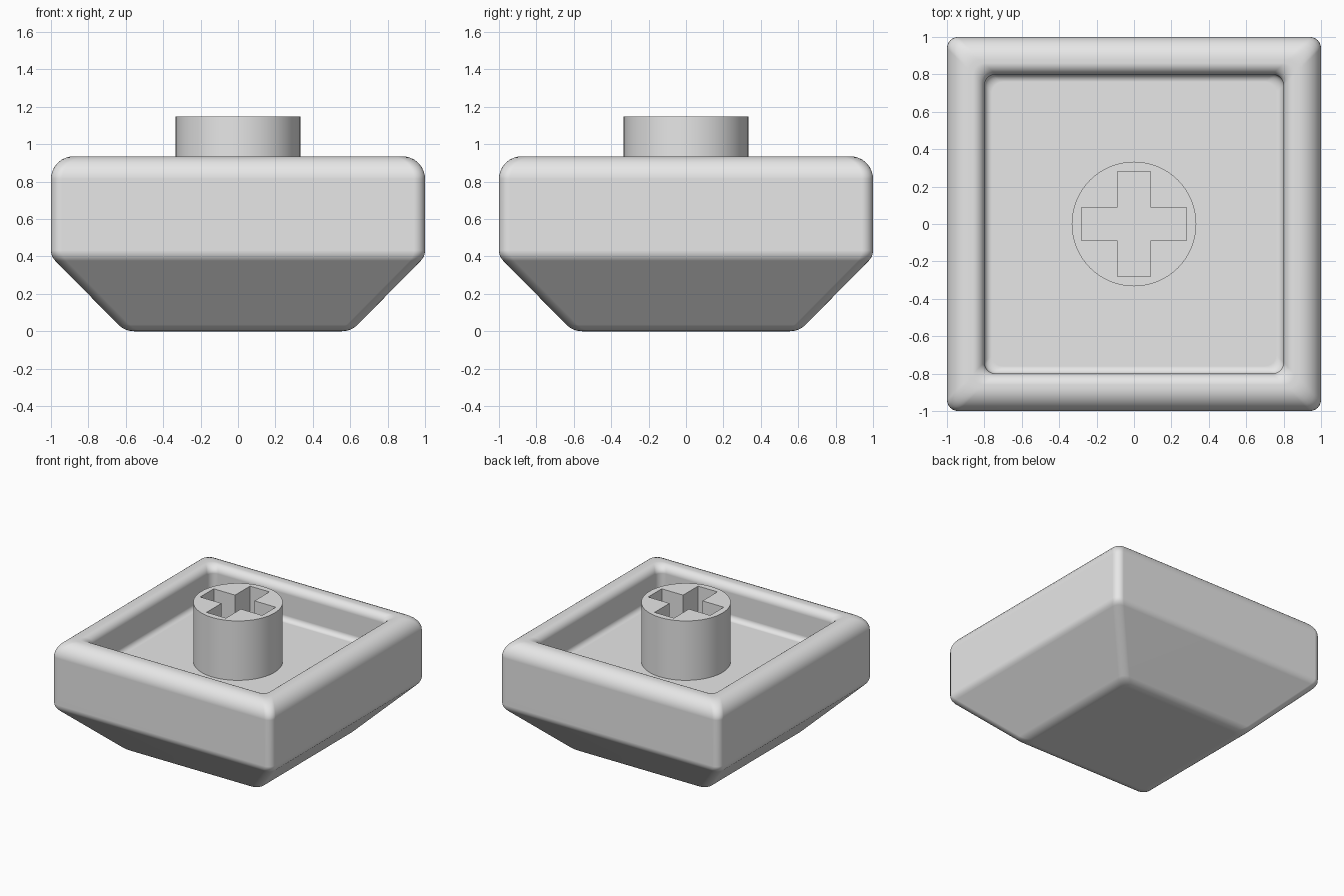
import bpy, bmesh
from math import pi, sin, cos
from mathutils import Vector

cube = bpy.data.objects.get("Cube")
if cube:
    bpy.data.objects.remove(cube)

# Single plastic colour
plastic = bpy.data.materials.new("light_grey_plastic")
plastic.use_nodes = True
plastic.diffuse_color = (0.8, 0.8, 0.8, 1)
plastic.node_tree.nodes["Principled BSDF"].inputs["Base Color"].default_value = (0.8, 0.8, 0.8, 1)


def finish(bm, name):
    """Turn a bmesh into a smooth object with crisp edges."""
    bmesh.ops.recalc_face_normals(bm, faces=bm.faces)
    mesh = bpy.data.meshes.new(name)
    bm.to_mesh(mesh)
    bm.free()
    mesh.materials.append(plastic)
    obj = bpy.data.objects.new(name, mesh)
    bpy.context.collection.objects.link(obj)
    bpy.ops.object.select_all(action='DESELECT')
    obj.select_set(True)
    bpy.context.view_layer.objects.active = obj
    bpy.ops.object.shade_smooth_by_angle(angle=pi / 6)
    weighted = obj.modifiers.new("flat_panels", 'WEIGHTED_NORMAL')
    weighted.keep_sharp = True
    return obj


def fillet(before, corner, after, radius, steps=8):
    """Points of the arc that rounds one profile corner."""
    p = Vector(corner)
    a = (Vector(before) - p).normalized()
    b = (Vector(after) - p).normalized()
    half = a.angle(b) / 2
    centre = p + (a + b).normalized() * radius / sin(half)
    reach = radius * cos(half) / sin(half)
    start, end = p + a * reach - centre, p + b * reach - centre
    return [centre + start.lerp(end, i / steps).normalized() * radius
            for i in range(steps + 1)]


def rounded_square(half, radius, z, steps=6):
    """One horizontal section of the shell."""
    points = []
    for quarter in range(4):
        for i in range(steps + 1):
            turn = (quarter + i / steps) * pi / 2
            sx = 1 if quarter in (0, 3) else -1
            sy = 1 if quarter < 2 else -1
            points.append((sx * (half - radius) + radius * cos(turn),
                           sy * (half - radius) + radius * sin(turn), z))
    return points


def bridge(bm, lower, upper):
    n = len(lower)
    for i in range(n):
        j = (i + 1) % n
        bm.faces.new((lower[i], lower[j], upper[j], upper[i]))


# Shell: rounded profile swept around a square, open tray on top
FLOOR = 0.66
profile = [(0, 0), (0.605, 0), (1, 0.4), (1, 0.935), (0.8, 0.935), (0.8, FLOOR), (0, FLOOR)]
radii = [0.12, 0.08, 0.12, 0.06, 0.04]
bm = bmesh.new()
rings = []
for k, radius in enumerate(radii):
    for p in fillet(*profile[k:k + 3], radius):
        rings.append([bm.verts.new(c) for c in rounded_square(p.x, 0.06, p.y)])
for lower, upper in zip(rings, rings[1:]):
    bridge(bm, lower, upper)
bm.faces.new(rings[0])
bm.faces.new(rings[-1])
finish(bm, "cap_shell")

# Stem: round post with a cross-shaped socket
TOP, RADIUS, ARM, WIDTH, SIDES = 1.148, 0.333, 0.282, 0.088, 64
circle = [(RADIUS * cos(2 * pi * i / SIDES), RADIUS * sin(2 * pi * i / SIDES))
          for i in range(SIDES)]
cross = []
for c, s in ((1, 0), (0, 1), (-1, 0), (0, -1)):
    for x, y in ((ARM, -WIDTH), (ARM, WIDTH), (WIDTH, WIDTH)):
        cross.append((x * c - y * s, x * s + y * c))

bm = bmesh.new()


def ring(points, z):
    return [bm.verts.new((x, y, z)) for x, y in points]


post_base, post_top = ring(circle, FLOOR - 0.03), ring(circle, TOP)
socket_base, socket_top = ring(cross, FLOOR), ring(cross, TOP)
bridge(bm, post_base, post_top)
bridge(bm, socket_top, socket_base)
bm.faces.new(socket_base)
bm.faces.new(post_base)
rim = [e for e in bm.edges if all(v.co.z > TOP - 0.001 for v in e.verts)]
bmesh.ops.triangle_fill(bm, edges=rim, use_beauty=True)
finish(bm, "stem")
